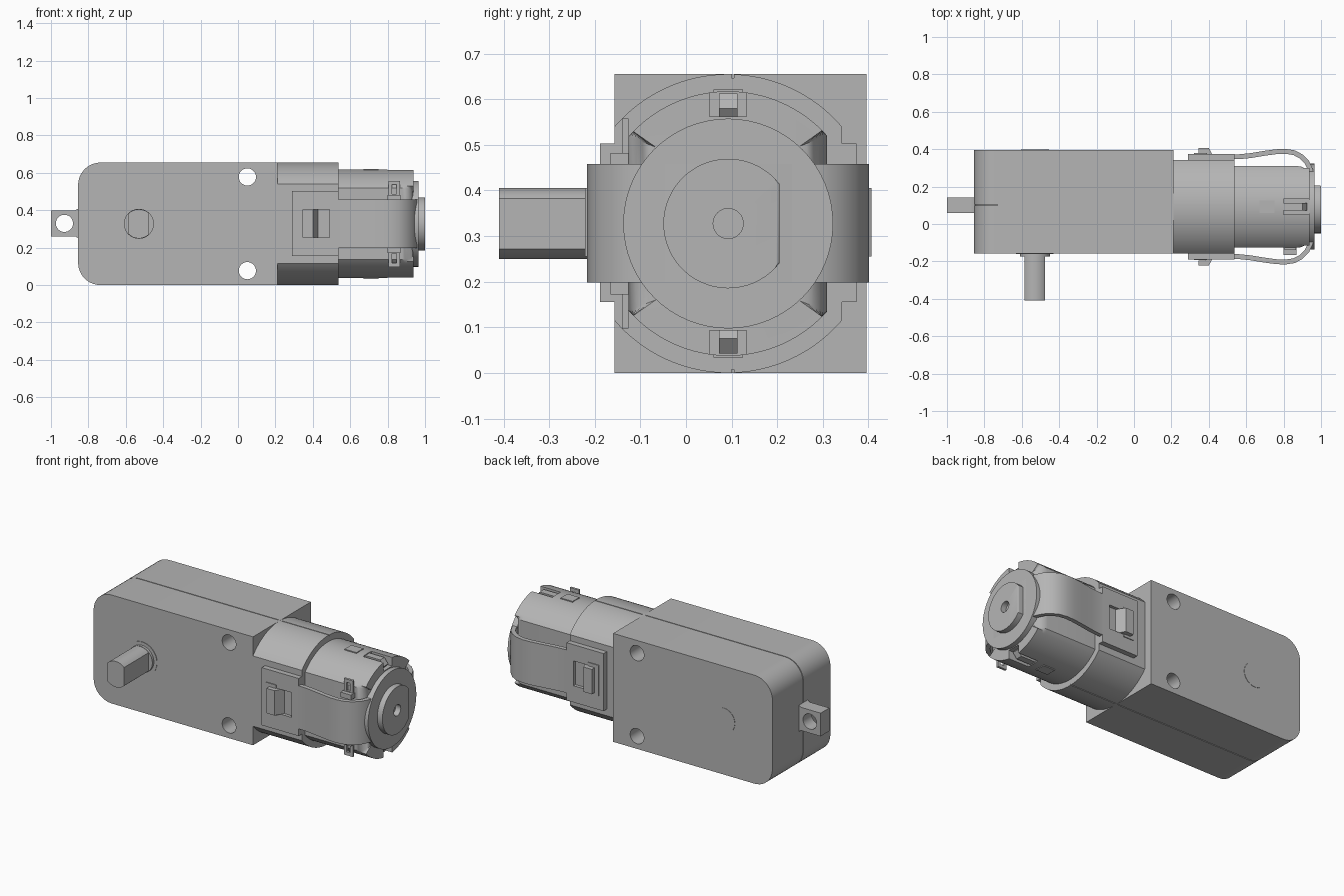
import bpy, bmesh
from math import sin, cos, pi, asin, acos, radians
from mathutils import Vector

if "Cube" in bpy.data.objects:
    bpy.data.objects.remove(bpy.data.objects["Cube"], do_unlink=True)

grey = bpy.data.materials.new("plain_grey")
grey.use_nodes = True
grey.diffuse_color = (0.46, 0.46, 0.46, 1)
grey.node_tree.nodes["Principled BSDF"].inputs["Base Color"].default_value = (0.46, 0.46, 0.46, 1)

CY, CZ = 0.0925, 0.3275   # motor axis


def prism(name, pts, axis, lo, hi, bevel=0):
    """Extrude a 2D outline along an axis; optionally round the far end."""
    place = {"x": lambda p, t: (t, p[0], p[1]),
             "y": lambda p, t: (p[0], t, p[1]),
             "z": lambda p, t: (p[0], p[1], t)}[axis]
    bm = bmesh.new()
    a = [bm.verts.new(place(p, lo)) for p in pts]
    b = [bm.verts.new(place(p, hi)) for p in pts]
    bm.faces.new(a)
    end = bm.faces.new(b)
    for i in range(len(pts)):
        j = (i + 1) % len(pts)
        bm.faces.new((a[i], a[j], b[j], b[i]))
    if bevel:
        bmesh.ops.bevel(bm, geom=list(end.edges), offset=bevel, segments=6,
                        profile=0.5, affect="EDGES", clamp_overlap=False)
    bmesh.ops.recalc_face_normals(bm, faces=bm.faces)
    me = bpy.data.meshes.new(name)
    bm.to_mesh(me)
    bm.free()
    me.materials.append(grey)
    ob = bpy.data.objects.new(name, me)
    bpy.context.collection.objects.link(ob)
    return ob


def rect(u0, u1, v0, v1):
    return [(u0, v0), (u1, v0), (u1, v1), (u0, v1)]


def arc(cu, cv, r, a0, a1, n):
    return [(cu + r * cos(a0 + (a1 - a0) * i / n),
             cv + r * sin(a0 + (a1 - a0) * i / n)) for i in range(n + 1)]


def circle(cu, cv, r, n=48):
    return arc(cu, cv, r, 0, 2 * pi, n)[:-1]


def box(name, x0, x1, y0, y1, z0, z1):
    return prism(name, rect(x0, x1, y0, y1), "z", z0, z1)


def flat_sided(r, lo, hi, n=32):
    """Circle about the motor axis with two vertical flats."""
    a, b = acos((hi - CY) / r), acos((lo - CY) / r)
    return arc(CY, CZ, r, a, b, n) + arc(CY, CZ, r, -b, -a, n)


def cut(ob, *cutters):
    for c in cutters:
        m = ob.modifiers.new("cut", "BOOLEAN")
        m.operation, m.solver, m.object = "DIFFERENCE", "EXACT", c
        bpy.context.view_layer.objects.active = ob
        bpy.ops.object.modifier_apply(modifier=m.name)
        bpy.data.objects.remove(c, do_unlink=True)
    return ob


# Gearbox case: two halves with a fine seam between them
def case_outline(inset):
    x0, z0, z1, r = -0.855 + inset, inset, 0.655 - inset, 0.12
    return ([(0.21 - inset, z0), (0.21 - inset, z1)]
            + arc(x0 + r, z1 - r, r, pi / 2, pi, 10)
            + arc(x0 + r, z0 + r, r, pi, 1.5 * pi, 10))


for name, lo, hi, inset in (("case_front", -0.157, 0.1, 0),
                            ("case_back", 0.105, 0.396, 0),
                            ("case_seam", 0.09, 0.115, 0.008)):
    case = prism(name, case_outline(inset), "y", lo, hi)
    cut(case, *[prism("hole", circle(0.05, z, 0.046, 32), "y", -1, 1)
                for z in (0.077, 0.578)])

# Mounting tab
tab = prism("mounting_tab", [(-1, 0.26), (-0.87, 0.26), (-0.845, 0.245),
                             (-0.845, 0.415), (-0.87, 0.4), (-1, 0.4)], "y", 0.06, 0.143)
cut(tab, prism("hole", circle(-0.928, 0.33, 0.046, 32), "y", -1, 1))

# Output shaft with two flats, collar, and rear bearing disc
k = asin(0.055 / 0.078)
prism("output_shaft", arc(-0.53, CZ, 0.078, pi / 2 - k, pi / 2 + k, 12)
      + arc(-0.53, CZ, 0.078, 1.5 * pi - k, 1.5 * pi + k, 12), "y", -0.41, -0.15)
prism("shaft_collar", circle(-0.53, CZ, 0.08), "y", -0.175, -0.15)
prism("shaft_ring", circle(-0.53, CZ, 0.1), "y", -0.16, -0.15)
prism("rear_disc", circle(-0.53, CZ, 0.075), "y", 0.39, 0.398)

# Motor sleeve joined to the gearbox
sleeve = prism("motor_sleeve", flat_sided(0.3275, -0.157, 0.342), "x", 0.2, 0.537)
cut(sleeve, *[box("seam", 0.22, 0.6, 0.1, 0.105, z - 0.008, z + 0.008) for z in (0, 0.655)])

# Motor can with rounded end and end notches
can = prism("motor_can", flat_sided(0.29, -0.126, 0.309), "x", 0.5, 0.937, 0.06)
for s in (-1, 1):
    z0, z1 = sorted((CZ + s * 0.235, CZ + s * 0.4))
    cut(can, box("notch", 0.8, 1, 0.052, 0.133, z0, z1))
    z0, z1 = sorted((CZ + s * 0.22, CZ + s * 0.285))
    prism("notch_rib", [(0.77, z0), (0.9, z0), (0.925, (z0 + z1) / 2), (0.9, z1), (0.77, z1)],
          "y", 0.072, 0.113)
    z0, z1 = sorted((CZ + s * 0.28, CZ + s * 0.294))
    box("can_dimple", 0.67, 0.75, 0.06, 0.125, z0, z1)

# Electrical terminals
for s in (-1, 1):
    z0, z1 = sorted((CZ + s * 0.12, CZ + s * 0.23))
    term = box("terminal", 0.805, 0.865, -0.14, -0.126, z0, z1)
    zc = CZ + s * 0.185
    cut(term, box("slot", 0.823, 0.847, -0.3, 0, zc - 0.025, zc + 0.025))
    z0, z1 = sorted((CZ + s * 0.125, CZ + s * 0.155))
    box("terminal_foot", 0.8, 0.87, -0.165, -0.12, z0, z1)

# Retaining clip: side plates and hooks on both sides
for s in (-1, 1):
    def side(v0, v1):
        return sorted((CY + s * v0, CY + s * v1))
    y0, y1 = side(0.24, 0.281)
    plate = box("clip_plate", 0.29, 0.537, y0, y1, 0.155, 0.503)
    y0, y1 = side(0.262, 0.4)
    cut(plate, box("window", 0.39, 0.49, y0, y1, 0.255, 0.405))
    y0, y1 = side(0.275, 0.286)
    box("clip_pad", 0.32, 0.39, y0, y1, 0.24, 0.425)
    hook = [(0.345, 0.314), (0.4, 0.314), (0.432, 0.255), (0.38, 0.24), (0.38, 0.287), (0.345, 0.287)]
    prism("clip_hook", [(x, CY + s * v) for x, v in hook], "z", 0.255, 0.405)

# Retaining strap wrapping around the motor end
half = [(0.52, 0.28), (0.56, 0.28), (0.62, 0.286), (0.7, 0.299), (0.76, 0.307), (0.81, 0.309),
        (0.86, 0.301), (0.9, 0.28), (0.935, 0.245), (0.957, 0.2), (0.966, 0.14)]
path = [Vector((x, CY + v)) for x, v in half] + [Vector((x, CY - v)) for x, v in reversed(half)]
inner = []
for i, p in enumerate(path):
    t = (path[min(i + 1, len(path) - 1)] - path[max(i - 1, 0)]).normalized()
    inner.append(p + Vector((t.y, -t.x)) * 0.026)
prism("clip_strap", path + inner[::-1], "z", 0.198, 0.458)

# End plate and bearing boss with one flat and a centre hole
end_plate = prism("end_plate", circle(CY, CZ, 0.23, 64), "x", 0.93, 0.966)
a = acos(0.113 / 0.142)
boss = prism("bearing_boss", arc(CY, CZ, 0.142, a, 2 * pi - a, 48), "x", 0.95, 1, 0.005)
for part in (end_plate, boss):
    cut(part, prism("hole", circle(CY, CZ, 0.033, 32), "x", 0.955, 1.1))

# Smooth curved walls, keep edges crisp
bpy.ops.object.select_all(action="DESELECT")
for ob in bpy.context.scene.objects:
    if ob.type == "MESH":
        ob.select_set(True)
        bpy.context.view_layer.objects.active = ob
bpy.ops.object.shade_smooth_by_angle(angle=radians(30))
